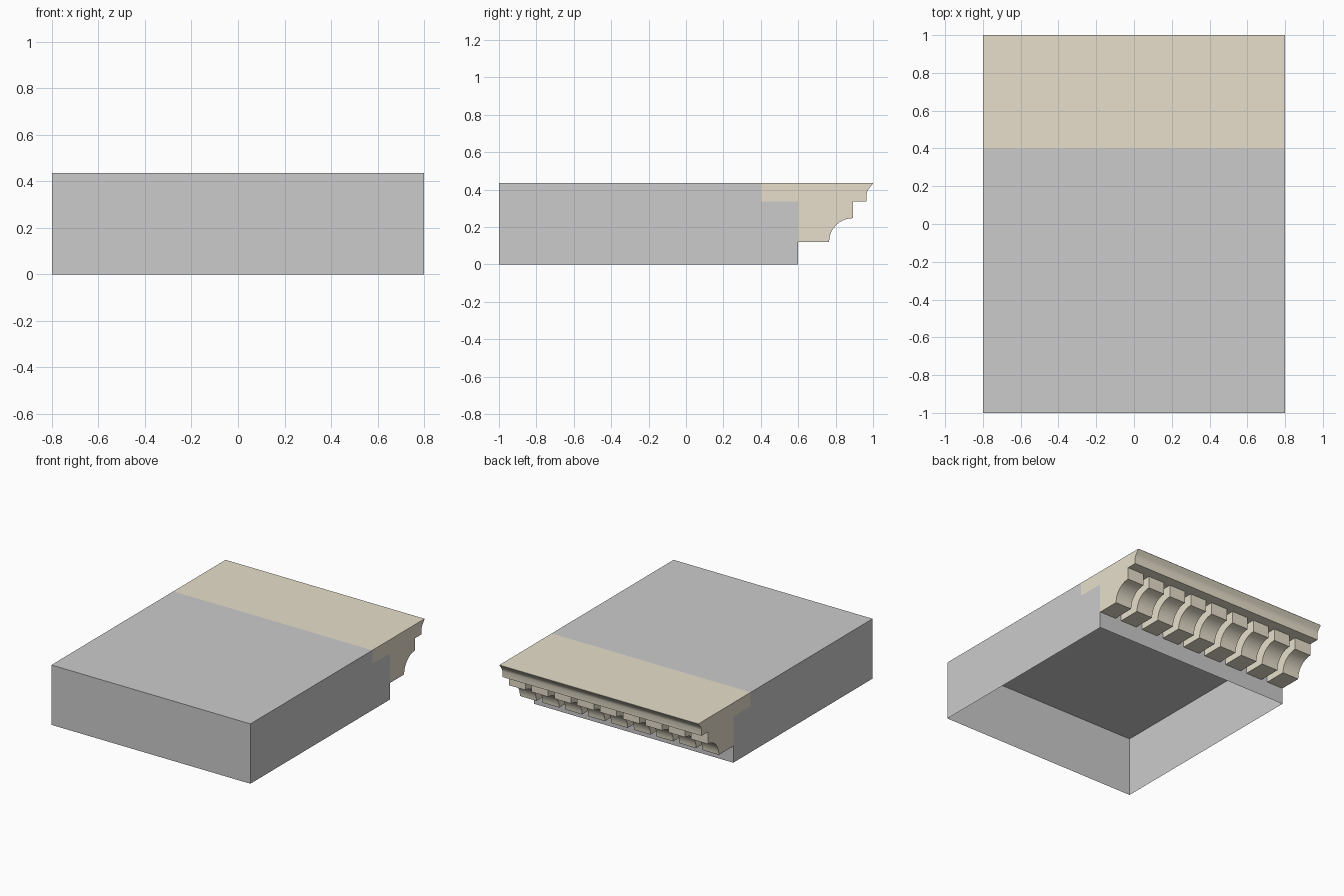
import bpy, bmesh, math

if "Cube" in bpy.data.objects:
    bpy.data.objects.remove(bpy.data.objects["Cube"])

stone = bpy.data.materials.new("pale_stone")
stone.diffuse_color = (0.80, 0.74, 0.60, 1)
stone.use_nodes = True
stone.node_tree.nodes["Principled BSDF"].inputs["Base Color"].default_value = stone.diffuse_color


def finish(bm, name, mat=None):
    bmesh.ops.recalc_face_normals(bm, faces=bm.faces)
    me = bpy.data.meshes.new(name)
    bm.to_mesh(me)
    bm.free()
    ob = bpy.data.objects.new(name, me)
    bpy.context.collection.objects.link(ob)
    if mat:
        me.materials.append(mat)
    bpy.ops.object.select_all(action='DESELECT')
    bpy.context.view_layer.objects.active = ob
    ob.select_set(True)
    bpy.ops.object.shade_smooth_by_angle(angle=math.radians(30))
    return ob


def prism(bm, profile, x0, x1, skip=()):
    """Extrude a (y, z) profile along x; skip lists profile edges left open."""
    a = [bm.verts.new((x0, y, z)) for y, z in profile]
    b = [bm.verts.new((x1, y, z)) for y, z in profile]
    bm.faces.new(a)
    bm.faces.new(b)
    n = len(profile)
    for i in range(n):
        if i not in skip:
            j = (i + 1) % n
            bm.faces.new((a[i], a[j], b[j], b[i]))


W, TOP, LEDGE = 0.8, 0.435, 0.335

# roof body: open underneath, notched at the back for the cornice slab
bm = bmesh.new()
prism(bm, [(-1, 0), (0.6, 0), (0.6, LEDGE), (0.4, LEDGE), (0.4, TOP), (-1, TOP)],
      -W, W, skip=(0, 2, 3))
finish(bm, "roof_body")

# cornice slab with a small flared lip
bm = bmesh.new()
prism(bm, [(0.4, LEDGE), (0.966, LEDGE), (0.966, 0.378), (0.970, 0.392),
           (0.978, 0.405), (0.989, 0.418), (1.0, 0.433), (1.0, TOP), (0.4, TOP)],
      -W, W)
finish(bm, "cornice_slab", stone)

# row of corbels with a quarter-round cove
N, GAP, R = 9, 0.05, 0.127
width = (2 * W - (N - 1) * GAP) / N
STEPS = 10
cove = []
for i in range(STEPS + 1):
    t = math.radians(90 + 90 * i / STEPS)
    cove.append((0.892 + R * math.cos(t), 0.12 + R * math.sin(t)))
corbel = [(0.6, LEDGE), (0.892, LEDGE)] + cove + [(0.6, 0.12)]
bm = bmesh.new()
for k in range(N):
    x = -W + k * (width + GAP)
    prism(bm, corbel, x, x + width)
finish(bm, "corbels", stone)
